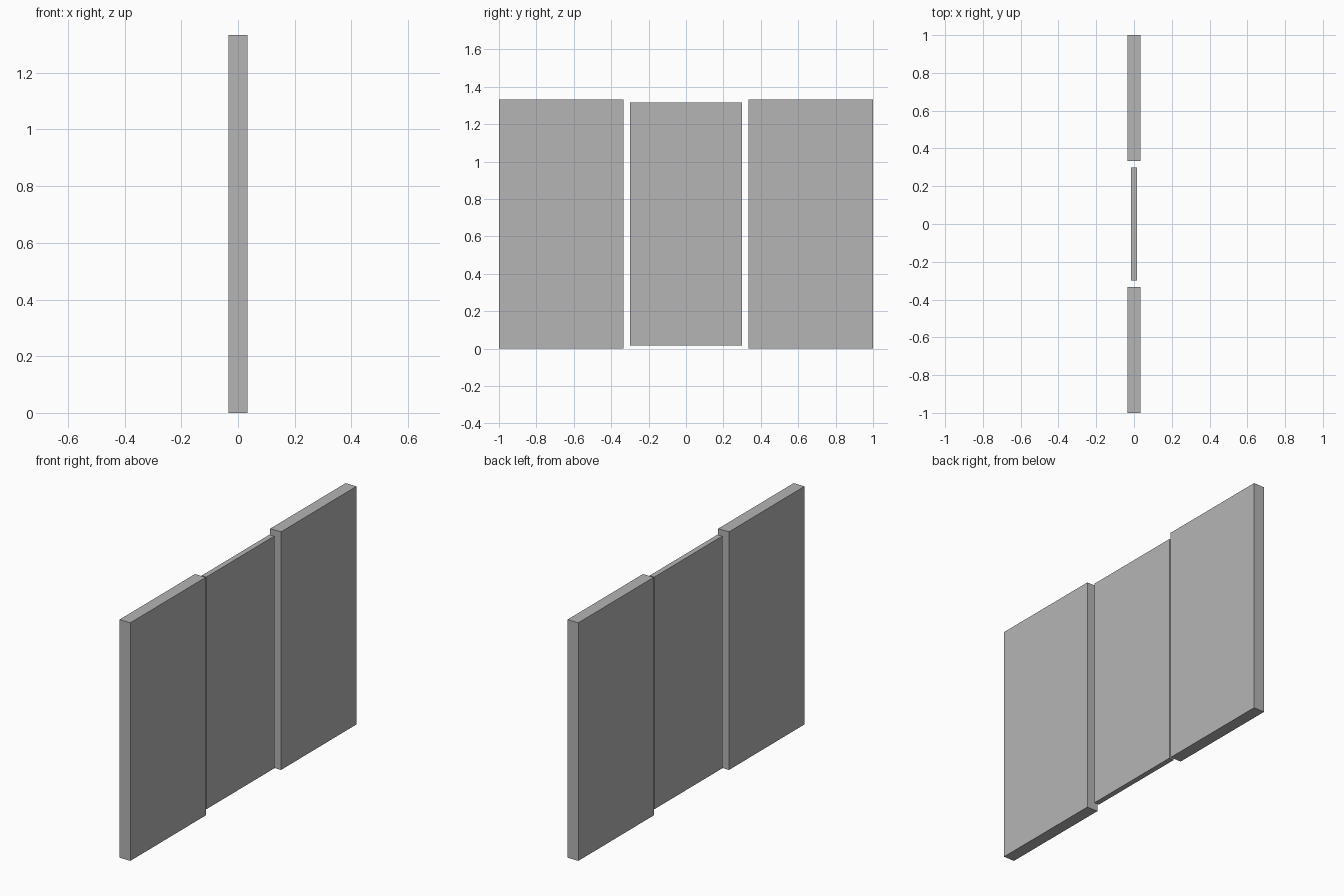
import bpy
import bmesh

cube = bpy.data.objects.get("Cube")
if cube:
    bpy.data.objects.remove(cube, do_unlink=True)

# Single plain grey
GREY = (0.46, 0.46, 0.46, 1.0)
grey = bpy.data.materials.new("light grey")
grey.use_nodes = True
grey.diffuse_color = GREY
grey.node_tree.nodes["Principled BSDF"].inputs["Base Color"].default_value = GREY


def panel(name, thickness, y0, y1, z0, z1):
    """Upright slab centred on x = 0."""
    mesh = bpy.data.meshes.new(name)
    bm = bmesh.new()
    bmesh.ops.create_cube(bm, size=1.0)
    bmesh.ops.scale(bm, vec=(thickness, y1 - y0, z1 - z0), verts=bm.verts)
    bm.to_mesh(mesh)
    bm.free()
    mesh.materials.append(grey)
    obj = bpy.data.objects.new(name, mesh)
    obj.location = (0, (y0 + y1) / 2, (z0 + z1) / 2)
    bpy.context.collection.objects.link(obj)
    return obj


# Two thick outer panels with a thinner, slightly shorter one between
panel("front_panel", 0.067, -1.0, -0.333, 0.0, 1.333)
panel("middle_panel", 0.03, -0.3, 0.3, 0.017, 1.317)
panel("back_panel", 0.067, 0.333, 1.0, 0.0, 1.333)
